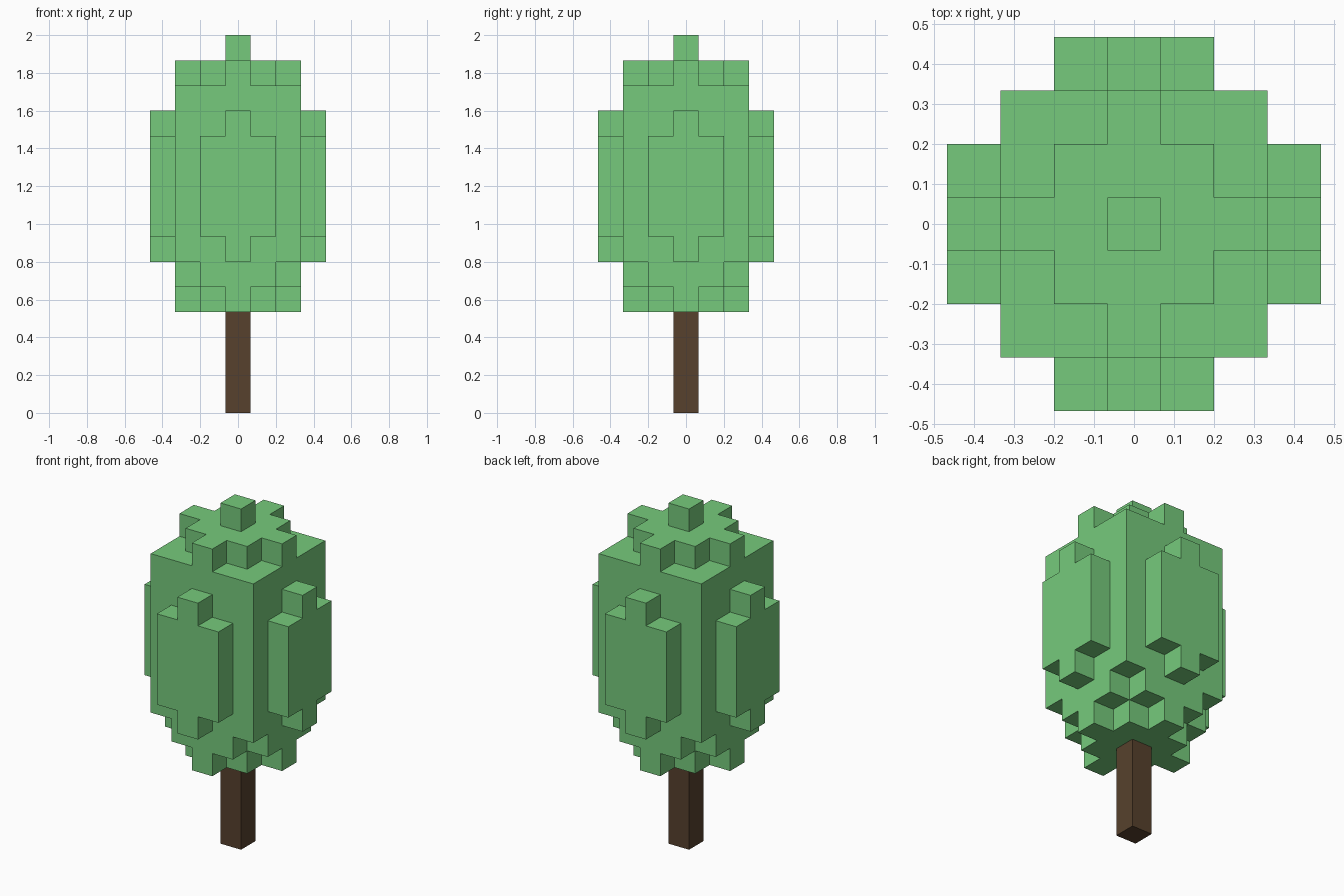
import bpy, bmesh
from mathutils import Vector
from itertools import product

if "Cube" in bpy.data.objects:
    bpy.data.objects.remove(bpy.data.objects["Cube"])

U = 2 / 15  # block size: the tree is 15 blocks tall


def box(xr, yr, z0, z1):
    """Blocks within +-xr, +-yr and z0 <= z < z1."""
    return set(product(range(-xr, xr + 1), range(-yr, yr + 1), range(z0, z1)))


def build(name, cells, solid, color):
    """Mesh only the outward faces of the blocks, merged into flat panels."""
    bm = bmesh.new()
    for c in cells:
        for axis, sign in product(range(3), (-1, 1)):
            n = Vector((0, 0, 0))
            n[axis] = sign
            if tuple(int(a + b) for a, b in zip(c, n)) in solid:
                continue
            s, t = Vector((0, 0, 0)), Vector((0, 0, 0))
            s[(axis + 1) % 3], t[(axis + 2) % 3] = 1, sign
            mid = Vector(c) + Vector((0, 0, 0.5)) + n / 2
            bm.faces.new([bm.verts.new((mid + (s * a + t * b) / 2) * U)
                          for a, b in ((-1, -1), (1, -1), (1, 1), (-1, 1))])
    bmesh.ops.remove_doubles(bm, verts=bm.verts, dist=1e-4)
    bmesh.ops.dissolve_limit(bm, angle_limit=0.01, verts=bm.verts, edges=bm.edges)
    mesh = bpy.data.meshes.new(name)
    bm.to_mesh(mesh)
    bm.free()
    mat = bpy.data.materials.new(name + "_color")
    mat.diffuse_color = color
    mat.use_nodes = True
    mat.node_tree.nodes["Principled BSDF"].inputs["Base Color"].default_value = mat.diffuse_color
    mesh.materials.append(mat)
    bpy.context.collection.objects.link(bpy.data.objects.new(name, mesh))


# Trunk
trunk = box(0, 0, 0, 4)

# Foliage core, with its lower corners cut away
leaves = box(2, 2, 6, 13) | box(2, 1, 5, 6) | box(1, 2, 5, 6)
# Stepped bottom and top caps: a square with four arms
for z in (4, 13):
    leaves |= box(1, 1, z, z + 1) | box(2, 0, z, z + 1) | box(0, 2, z, z + 1)
# Raised panel on each side, with a tab above and below
leaves |= box(3, 1, 7, 11) | box(1, 3, 7, 11) | box(3, 0, 6, 12) | box(0, 3, 6, 12)
# Top block
leaves |= box(0, 0, 14, 15)

solid = trunk | leaves
build("trunk", trunk, solid, (0.095, 0.053, 0.026, 1))
build("foliage", leaves, solid, (0.18, 0.59, 0.2, 1))
